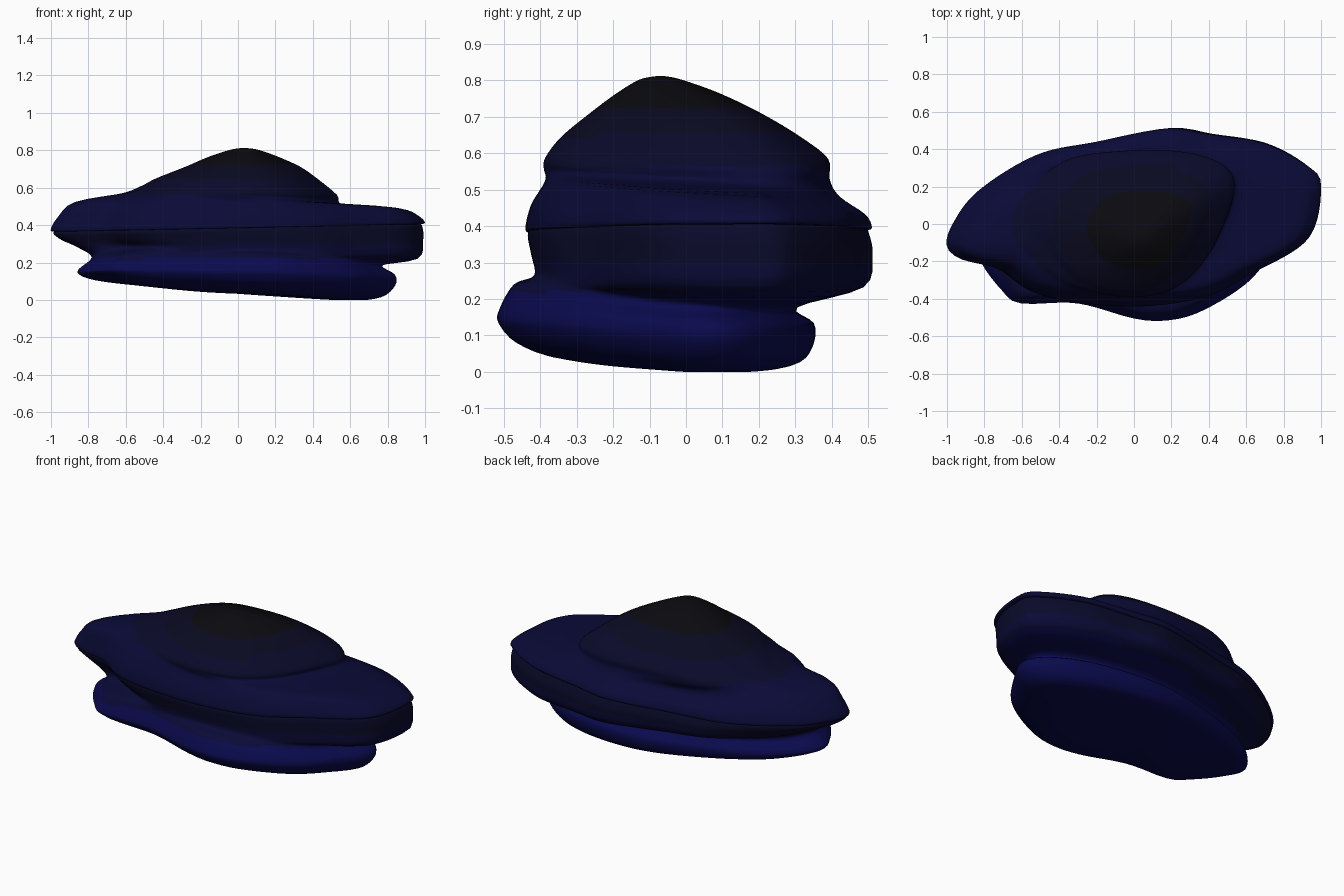
import bpy, math
from mathutils import Vector

if "Cube" in bpy.data.objects:
    bpy.data.objects.remove(bpy.data.objects["Cube"])

N = 112   # points around each ring
SUB = 4   # smooth steps between rings

# Plan outlines (counter-clockwise)
BRIM = [(1, .2), (.93, .31), (.7, .43), (.4, .48), (.17, .51), (-.2, .44), (-.52, .37),
        (-.83, .18), (-.97, 0), (-1, -.12), (-.92, -.19), (-.73, -.24), (-.55, -.36),
        (-.3, -.42), (.05, -.44), (.38, -.39), (.62, -.27), (.93, -.08)]
DOME = [(.54, .15), (.5, .3), (.3, .38), (0, .39), (-.3, .33), (-.48, .1), (-.46, -.1),
        (-.3, -.3), (0, -.39), (.25, -.33), (.43, -.13)]
FOOT = [(.84, .06), (.75, .2), (.5, .31), (.1, .35), (-.3, .27), (-.65, .13), (-.84, -.06),
        (-.81, -.2), (-.7, -.35), (-.6, -.42), (-.3, -.42), (0, -.5), (.18, -.51),
        (.36, -.46), (.6, -.31), (.75, -.12)]


def spline(a, b, c, d, t):
    return 0.5 * (2 * b + (c - a) * t + (2 * a - 5 * b + 4 * c - d) * t * t
                  + (3 * b - a - 3 * c + d) * t ** 3)


def resample(outline):
    """Smooth the closed outline and sample it at even elliptical angles."""
    p = [Vector(q) for q in outline]
    n = len(p)
    dense = []
    for i in range(n):
        for k in range(16):
            q = spline(p[i - 1], p[i], p[(i + 1) % n], p[(i + 2) % n], k / 16)
            u = Vector((q.x, q.y * 2))
            dense.append((math.atan2(u.y, u.x), u.length))
    dense.sort()
    tau = 2 * math.pi
    dense = [(dense[-1][0] - tau, dense[-1][1])] + dense + [(dense[0][0] + tau, dense[0][1])]
    out = []
    j = 0
    for i in range(N):
        ang = -math.pi + tau * i / N
        while dense[j + 1][0] < ang:
            j += 1
        (a0, r0), (a1, r1) = dense[j], dense[j + 1]
        r = r0 + (r1 - r0) * (ang - a0) / max(a1 - a0, 1e-6)
        out.append((r * math.cos(ang), r * math.sin(ang) / 2))
    return out


def ring(shape, sx, z, dx=0, dy=0, tx=0, ty=0, sy=None):
    """Scaled, shifted outline whose height tilts along x and y."""
    pts = []
    for x, y in shape:
        x, y = x * sx + dx, y * (sy or sx) + dy
        pts.append(Vector((x, y, z + tx * x + ty * y)))
    return pts


def material(name, rgb):
    m = bpy.data.materials.new(name)
    m.diffuse_color = (*rgb, 1)
    m.use_nodes = True
    m.node_tree.nodes["Principled BSDF"].inputs["Base Color"].default_value = m.diffuse_color
    return m


def loft(name, rings, bands):
    """Skin the rings smoothly and cap the last one; bands = (lowest z, material)."""
    rows = []
    last = len(rings) - 1
    for i in range(last):
        a, b, c, d = (rings[max(0, min(last, i + k))] for k in (-1, 0, 1, 2))
        for k in range(SUB):
            rows.append([spline(a[j], b[j], c[j], d[j], k / SUB) for j in range(N)])
    rows.append(rings[-1])
    verts = [v for r in rows for v in r]
    faces = [(r * N + j, r * N + (j + 1) % N, (r + 1) * N + (j + 1) % N, (r + 1) * N + j)
             for r in range(len(rows) - 1) for j in range(N)]
    tip = len(verts)
    verts.append(sum(rows[-1], Vector()) / N)
    base = (len(rows) - 1) * N
    faces += [(base + j, base + (j + 1) % N, tip) for j in range(N)]
    if rows[-1][0].z < rows[0][0].z:
        faces = [f[::-1] for f in faces]
    for v in verts:
        v.z = max(v.z, 0)
    me = bpy.data.meshes.new(name)
    me.from_pydata(verts, [], faces)
    for _, m in bands:
        me.materials.append(m)
    for f in me.polygons:
        f.use_smooth = True
        f.material_index = next((i for i, (z, _) in enumerate(bands) if f.center.z >= z),
                                len(bands) - 1)
    ob = bpy.data.objects.new(name, me)
    bpy.context.collection.objects.link(ob)
    return ob


brim, dome, foot = resample(BRIM), resample(DOME), resample(FOOT)
black = material("near_black", (.003, .003, .005))
dusk = material("dusk_blue", (.003, .003, .015))
indigo = material("indigo", (.003, .003, .024))
navy = material("navy", (.003, .003, .038))
blue = material("deep_blue", (.003, .003, .075))

# Upper shell: overhanging rim, brim slope, then the peaked dome
loft("upper_shell", [
    ring(brim, .965, .385, tx=.02),
    ring(brim, 1.0, .392, tx=.02),
    ring(brim, .965, .445, tx=.01, ty=-.03),
    ring(brim, .87, .505, tx=-.015, ty=-.05, sy=.85, dy=-.012),
    ring(dome, 1.12, .545, dx=-.05, tx=-.05, ty=-.03, sy=1.0),
    ring(dome, 1.0, .588, dx=-.015, tx=-.05, sy=.99),
    ring(dome, .84, .645, dx=-.02, dy=-.015, tx=-.015),
    ring(dome, .6, .71, dx=.01, dy=-.03),
    ring(dome, .36, .765, dx=.02, dy=-.05),
    ring(dome, .15, .802, dx=.03, dy=-.07),
    ring(dome, .03, .812, dx=.03, dy=-.07),
], [(.73, black), (.65, dusk), (.56, indigo), (0, navy)])

# Lower shell: rounded belly under the rim, pinched ends, flared foot, sagging base
loft("lower_shell", [
    ring(brim, .96, .4, tx=.02),
    ring(brim, .985, .375, tx=.02),
    ring(brim, .965, .32, dx=.025, dy=.01, sy=.985),
    ring(brim, .91, .255, dx=.05, dy=.003, tx=-.03, ty=-.03, sy=.95),
    ring(foot, .92, .205, tx=-.02, ty=-.08, dy=-.01, sy=.9),
    ring(foot, 1.0, .15, tx=-.015, ty=-.04),
    ring(foot, 1.0, .105, tx=-.03, ty=-.06),
    ring(foot, .91, .06, tx=-.055, ty=-.06),
    ring(foot, .7, .04, tx=-.07, ty=-.03),
    ring(foot, .3, .035, tx=-.05),
    ring(foot, .04, .034),
], [(.3, indigo), (.22, navy), (0, blue)])
